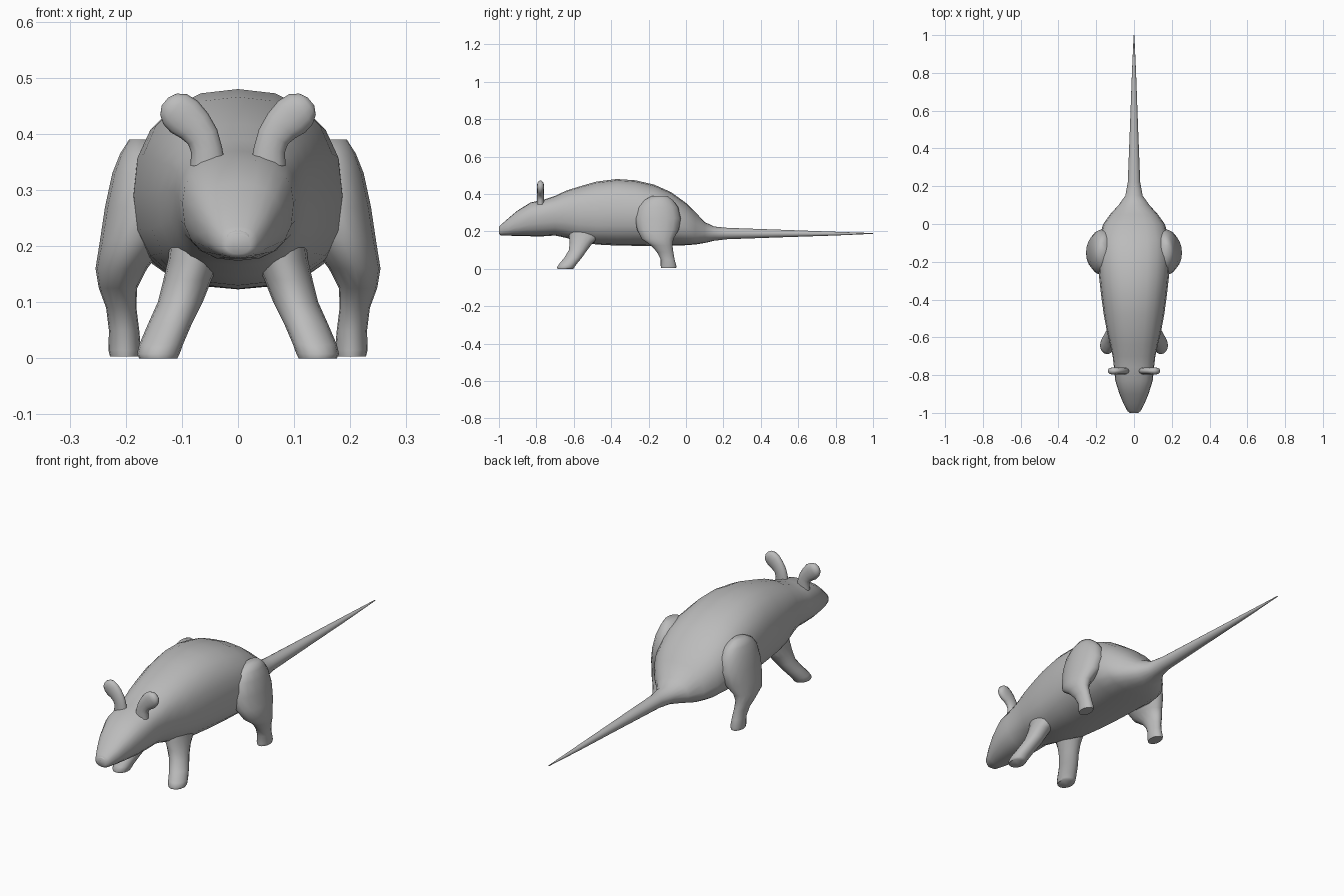
import bpy, math
from mathutils import Vector

fur = bpy.data.materials.new("grey_fur")
fur.diffuse_color = (0.5, 0.5, 0.5, 1)


def ring(c, u, v, v_low=None, n=2.0, seg=16):
    """Superellipse section about c, with its lower half scaled by v_low."""
    c, u, v = Vector(c), Vector(u), Vector(v)
    v_low = v if v_low is None else Vector(v_low)
    pts = []
    for i in range(seg):
        a = 2 * math.pi * i / seg
        ca, sa = math.cos(a), math.sin(a)
        p = math.copysign(abs(ca) ** (2 / n), ca)
        q = math.copysign(abs(sa) ** (2 / n), sa)
        pts.append(c + u * p + (v if q > 0 else v_low) * q)
    return pts


def loft(name, rings, mirrored=False):
    seg = len(rings[0])
    verts = [p for r in rings for p in r]
    faces = []
    for k in range(len(rings) - 1):
        for i in range(seg):
            j = (i + 1) % seg
            faces.append((k * seg + i, k * seg + j, (k + 1) * seg + j, (k + 1) * seg + i))
    faces.append(tuple(reversed(range(seg))))
    faces.append(tuple(range(len(verts) - seg, len(verts))))
    me = bpy.data.meshes.new(name)
    me.from_pydata(verts, [], faces)
    me.materials.append(fur)
    ob = bpy.data.objects.new(name, me)
    bpy.context.collection.objects.link(ob)
    bpy.context.view_layer.objects.active = ob
    ob.select_set(True)
    # consistent outward normals
    bpy.ops.object.mode_set(mode='EDIT')
    bpy.ops.mesh.select_all(action='SELECT')
    bpy.ops.mesh.normals_make_consistent(inside=False)
    bpy.ops.object.mode_set(mode='OBJECT')
    bpy.ops.object.shade_smooth_by_angle(angle=math.radians(60))
    ob.select_set(False)
    if mirrored:
        ob.modifiers.new("mirror", 'MIRROR')
    return ob


# head, body and tail: y, top z, bottom z, half width, height of widest point
body = [(-1.0, .222, .186, .022, .5), (-.99, .235, .179, .035, .5),
        (-.95, .27, .177, .056, .52), (-.90, .312, .176, .077, .54),
        (-.83, .355, .174, .099, .56), (-.76, .37, .174, .106, .58),
        (-.70, .39, .178, .113, .56), (-.64, .418, .165, .126, .53),
        (-.57, .44, .145, .143, .5), (-.48, .466, .13, .16, .48),
        (-.37, .48, .124, .175, .48), (-.27, .473, .123, .186, .48),
        (-.17, .45, .123, .19, .48), (-.08, .41, .124, .187, .46),
        (0, .352, .126, .163, .42), (.05, .303, .13, .127, .4),
        (.10, .25, .138, .082, .45), (.15, .226, .15, .046, .5),
        (.22, .219, .158, .033, .5), (.5, .209, .168, .022, .5),
        (.8, .198, .178, .011, .5), (1.0, .191, .187, .002, .5)]
rings = []
for y, top, bot, w, f in body:
    mid = bot + (top - bot) * f
    rings.append(ring((0, y, mid), (w, 0, 0), (0, 0, top - mid), (0, 0, mid - bot),
                      n=2.4 if y < .1 else 2.0, seg=20))
loft("body", rings)

# legs, top to bottom: x, y, z, half width, half depth
hind = [(.172, -.14, .39, .022, .04), (.165, -.148, .365, .045, .08),
        (.163, -.15, .33, .061, .108), (.17, -.15, .27, .067, .122),
        (.185, -.15, .21, .061, .112), (.208, -.152, .16, .046, .085),
        (.214, -.13, .125, .034, .058), (.208, -.112, .09, .027, .044),
        (.203, -.098, .05, .027, .037), (.202, -.093, .015, .029, .042),
        (.202, -.093, .003, .026, .04)]
front = [(.065, -.54, .22, .055, .085), (.078, -.54, .175, .047, .085),
         (.09, -.56, .14, .043, .062), (.103, -.577, .10, .04, .049),
         (.122, -.603, .06, .039, .047), (.137, -.632, .025, .039, .047),
         (.142, -.643, .008, .038, .046), (.142, -.645, 0, .034, .042)]
for name, rows in (("hind_leg", hind), ("front_leg", front)):
    loft(name, [ring((x, y, z), (a, 0, 0), (0, b, 0)) for x, y, z, a, b in rows], True)

# ears: rounded flat paddles leaning outward: x, z, half width
ear = [(.054, .345, .031), (.056, .372, .028), (.063, .395, .029), (.078, .415, .033),
       (.096, .431, .037), (.112, .444, .034), (.124, .453, .024), (.130, .458, .009)]
rings = []
for i, (x, z, r) in enumerate(ear):
    a, b = ear[max(i - 1, 0)], ear[min(i + 1, len(ear) - 1)]
    t = Vector((b[0] - a[0], 0, b[1] - a[1])).normalized()
    rings.append(ring((x, -.778, z), (t.z * r, 0, -t.x * r),
                      (0, .019 * min(1, r / .028), 0), seg=14))
loft("ear", rings, True)

# small nose pad
loft("nose", [ring((0, y, .215), (.025 * s, 0, 0), (0, 0, .014 * s), seg=14)
              for y, s in ((-.975, 1), (-.993, 1), (-.999, .8), (-1.0, .5))])
